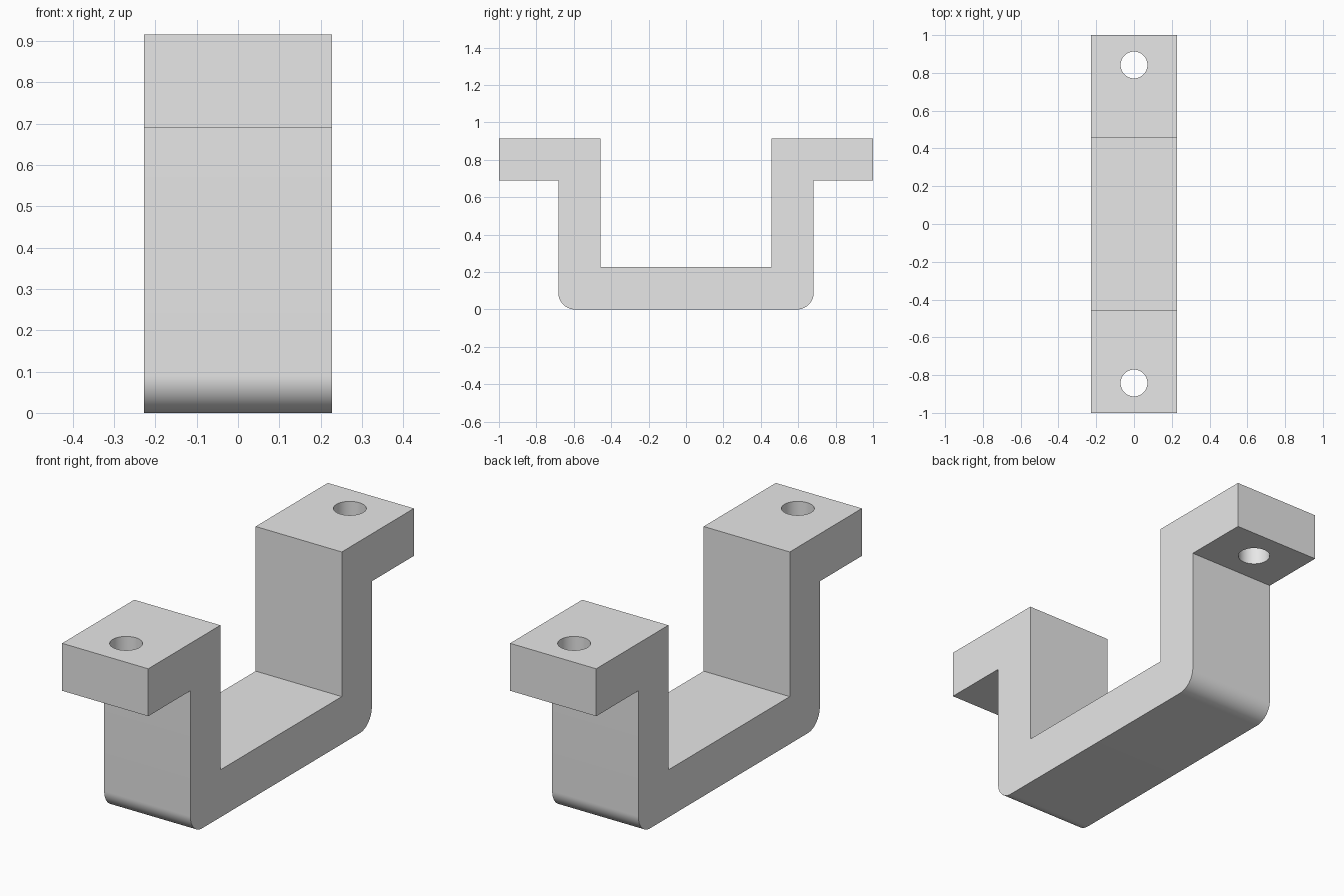
import bpy, bmesh
from math import sin, cos, pi, radians

cube = bpy.data.objects.get("Cube")
if cube:
    bpy.data.objects.remove(cube, do_unlink=True)

HALF_WIDTH, THICK, HEIGHT = 0.227, 0.226, 0.915
OUTER, INNER, FILLET = 0.683, 0.457, 0.09
HOLE_Y, HOLE_R = 0.842, 0.071
STEPS = 16

grey = bpy.data.materials.new("plain grey")
grey.use_nodes = True
grey.diffuse_color = (0.8, 0.8, 0.8, 1)
grey.node_tree.nodes["Principled BSDF"].inputs["Base Color"].default_value = (0.8, 0.8, 0.8, 1)

# Half of the bracket profile: rounded outer corner, wall, flange, inner floor
half = []
for i in range(STEPS + 1):
    a = pi / 2 * i / STEPS
    half.append((OUTER - FILLET + FILLET * sin(a), FILLET - FILLET * cos(a)))
half += [(OUTER, HEIGHT - THICK), (1, HEIGHT - THICK), (1, HEIGHT),
         (INNER, HEIGHT), (INNER, THICK)]
profile = half + [(-y, z) for y, z in reversed(half)]

# Extrude the profile across the width
bm = bmesh.new()
side = bm.faces.new([bm.verts.new((-HALF_WIDTH, y, z)) for y, z in profile])
extruded = bmesh.ops.extrude_face_region(bm, geom=[side])["geom"]
bmesh.ops.translate(bm, vec=(2 * HALF_WIDTH, 0, 0),
                    verts=[v for v in extruded if isinstance(v, bmesh.types.BMVert)])
bmesh.ops.recalc_face_normals(bm, faces=bm.faces)
mesh = bpy.data.meshes.new("bracket")
bm.to_mesh(mesh)
bm.free()
mesh.materials.append(grey)
bracket = bpy.data.objects.new("bracket", mesh)
bpy.context.collection.objects.link(bracket)

# Bolt hole through each flange
for name, sign in (("front_hole_cutter", -1), ("back_hole_cutter", 1)):
    bpy.ops.mesh.primitive_cylinder_add(vertices=48, radius=HOLE_R, depth=2 * THICK,
                                        location=(0, sign * HOLE_Y, HEIGHT - THICK / 2))
    cutter = bpy.context.object
    cutter.name = name
    cutter.hide_render = True
    cutter.data.materials.append(grey)
    bpy.ops.object.select_all(action="DESELECT")
    bracket.select_set(True)
    bpy.context.view_layer.objects.active = bracket
    cut = bracket.modifiers.new("bolt hole", "BOOLEAN")
    cut.operation, cut.solver, cut.object = "DIFFERENCE", "EXACT", cutter
    bpy.ops.object.modifier_apply(modifier=cut.name)
    bpy.data.objects.remove(cutter, do_unlink=True)

bpy.ops.object.shade_smooth_by_angle(angle=radians(30))
